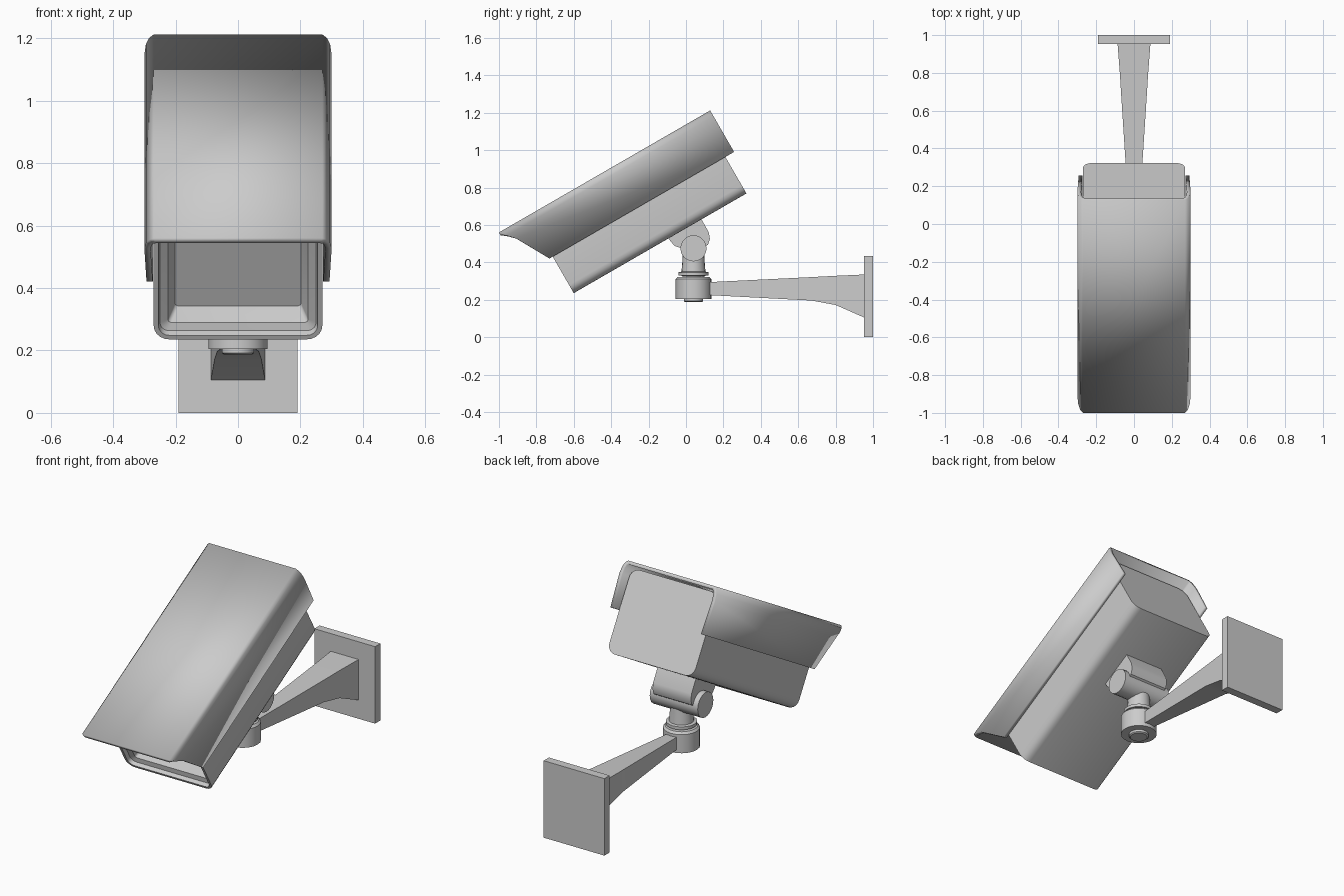
import bpy, bmesh
from math import sin, cos, pi, radians

cube = bpy.data.objects.get("Cube")
if cube:
    bpy.data.objects.remove(cube, do_unlink=True)

grey = bpy.data.materials.new("light_grey")
grey.use_nodes = True
grey.diffuse_color = (0.6, 0.6, 0.6, 1)
grey.node_tree.nodes["Principled BSDF"].inputs["Base Color"].default_value = (0.6, 0.6, 0.6, 1)

TILT = radians(30)
HEAD = (0, -1, 0.56)      # front tip of the tilted camera head
PIVOT_Y = 0.04            # vertical axis of the swivel joint


def make(name, rings, caps=True, closed=True, tilted=False):
    """Skin a series of matching point rings into one object."""
    bm = bmesh.new()
    rows = [[bm.verts.new(p) for p in ring] for ring in rings]
    n = len(rows[0])
    for a, b in zip(rows, rows[1:]):
        for i in range(n if closed else n - 1):
            j = (i + 1) % n
            bm.faces.new((a[i], a[j], b[j], b[i]))
    if caps:
        bm.faces.new(rows[0])
        bm.faces.new(rows[-1])
        bmesh.ops.recalc_face_normals(bm, faces=bm.faces)
    mesh = bpy.data.meshes.new(name)
    bm.to_mesh(mesh)
    bm.free()
    mesh.materials.append(grey)
    ob = bpy.data.objects.new(name, mesh)
    bpy.context.collection.objects.link(ob)
    if tilted:
        ob.location = HEAD
        ob.rotation_euler.x = TILT
    bpy.ops.object.select_all(action='DESELECT')
    ob.select_set(True)
    bpy.context.view_layer.objects.active = ob
    bpy.ops.object.shade_smooth_by_angle(angle=radians(35))
    return ob


def rounded_ring(inset, y):
    """Rounded rectangle cross-section of the housing at depth y."""
    r = max(0.05 - inset, 0.012)
    hx, top, bottom = 0.27 - inset - r, -0.03 - inset - r, -0.481 + inset + r
    ring = []
    for k, (cx, cz) in enumerate([(hx, top), (-hx, top), (-hx, bottom), (hx, bottom)]):
        for s in range(6):
            a = (k + s / 5) * pi / 2
            ring.append((cx + r * cos(a), y, cz + r * sin(a)))
    return ring


def turned(name, profile):
    """Lathe a (radius, z) profile around the swivel axis."""
    steps = [2 * pi * i / 20 for i in range(20)]
    return make(name, [[(r * cos(a), PIVOT_Y + r * sin(a), z) for a in steps]
                       for r, z in profile])


# Camera housing with stepped window recess at the front
make("housing", [rounded_ring(i, y) for i, y in
                 [(0.068, 0.28), (0.045, 0.215), (0.02, 0.205), (0.015, 0.184), (0, 0.184), (0, 1.25)]],
     tilted=True)

# Sun shield: bent sheet with a raked front edge
half = [(0.27, 0), (0.285, 0.013), (0.295, 0.036), (0.30, 0.075), (0.293, 0.256)]
section = [(-x, d) for x, d in reversed(half)] + half


def rake(d):
    return d * 0.87 if d < 0.072 else 0.063 + (d - 0.072) * 0.55


shield = make("sun_shield", [[(x, rake(d), -d) for x, d in section],
                             [(x, 1.304, -d) for x, d in section]],
              caps=False, closed=False, tilted=True)
solid = shield.modifiers.new("thickness", 'SOLIDIFY')
solid.thickness = 0.02
solid.offset = -1

# Mounting block under the housing
block = [(-0.10, 0.54), (-0.085, 0.515), (-0.06, 0.487), (-0.02, 0.475), (0.09, 0.475),
         (0.118, 0.495), (0.128, 0.525), (0.122, 0.56), (0.075, 0.645)]
make("mounting_block", [[(x, y, z) for y, z in block] for x in (-0.12, 0.12)])

# Horizontal tilt pin
turn = [2 * pi * i / 20 for i in range(20)]
make("tilt_pin", [[(x, PIVOT_Y + 0.07 * cos(a), 0.475 + 0.07 * sin(a)) for a in turn]
                  for x in (-0.15, 0.15)])

# Swivel neck, flange, collar and bottom cap
turned("swivel_neck", [(0.065, 0.34), (0.06, 0.40), (0.055, 0.48)])
turned("neck_flange", [(0.06, 0.31), (0.06, 0.328), (0.08, 0.33), (0.08, 0.347), (0.065, 0.35)])
turned("swivel_collar", [(0.095, 0.205), (0.095, 0.31), (0.085, 0.322)])
turned("collar_cap", [(0.045, 0.187), (0.052, 0.192), (0.052, 0.21)])

# Tapered wall arm: stations of (y, half width, bottom, top)
stations = [(0.10, 0.03, 0.226, 0.293), (0.67, 0.067, 0.196, 0.321),
            (0.80, 0.075, 0.172, 0.328), (0.955, 0.087, 0.104, 0.335)]
make("wall_arm", [[(-w, y, b), (w, y, b), (w, y, t), (-w, y, t)] for y, w, b, t in stations])

# Wall plate
make("wall_plate", [[(-0.19, y, 0), (0.19, y, 0), (0.19, y, 0.435), (-0.19, y, 0.435)]
                    for y in (0.953, 1.0)])
